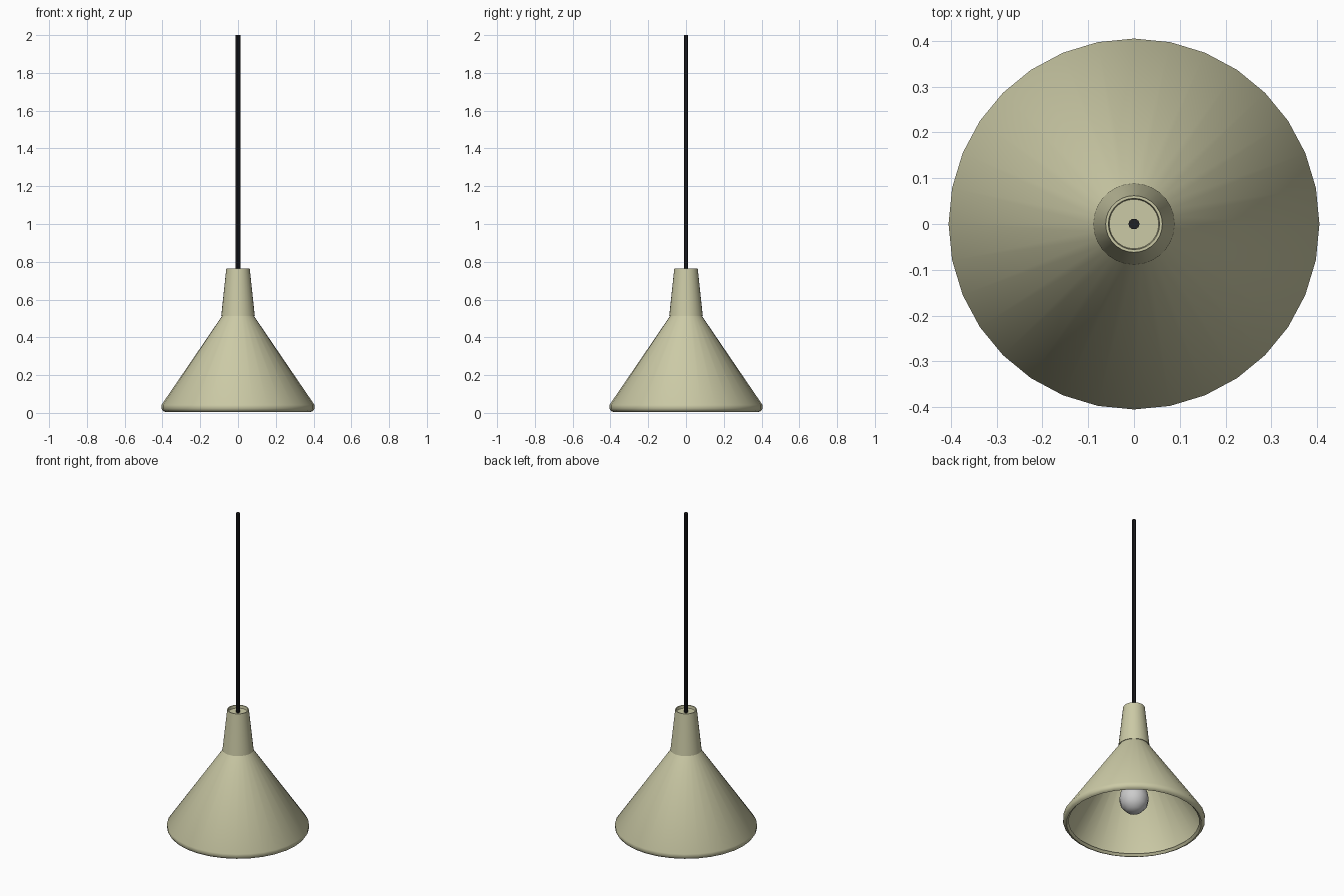
import bpy
import math
from math import radians

if "Cube" in bpy.data.objects:
    bpy.data.objects.remove(bpy.data.objects["Cube"])


def material(name, color):
    m = bpy.data.materials.new(name)
    m.diffuse_color = (*color, 1)
    m.use_nodes = True
    m.node_tree.nodes["Principled BSDF"].inputs["Base Color"].default_value = m.diffuse_color
    return m


olive = material("olive_enamel", (0.60, 0.59, 0.38))
black = material("black_cable", (0.015, 0.015, 0.018))
white = material("frosted_glass", (0.75, 0.75, 0.75))


def lathe(name, profile, sides, mat, closed=False, angle=35):
    """Revolve (radius, z) points round the z axis; radius 0 makes a pole."""
    verts, rings, faces = [], [], []
    for r, z in profile:
        n = 1 if r == 0 else sides
        rings.append([len(verts) + i for i in range(n)])
        verts += [(r * math.cos(2 * math.pi * i / sides),
                   r * math.sin(2 * math.pi * i / sides), z) for i in range(n)]
    pairs = list(zip(rings, rings[1:]))
    if closed:
        pairs.append((rings[-1], rings[0]))
    for a, b in pairs:
        for i in range(sides):
            j = i + 1
            quad = [a[i % len(a)], a[j % len(a)], b[j % len(b)], b[i % len(b)]]
            faces.append(list(dict.fromkeys(quad)))
    mesh = bpy.data.meshes.new(name)
    mesh.from_pydata(verts, [], faces)
    mesh.materials.append(mat)
    obj = bpy.data.objects.new(name, mesh)
    bpy.context.collection.objects.link(obj)
    bpy.ops.object.select_all(action='DESELECT')
    obj.select_set(True)
    bpy.context.view_layer.objects.active = obj
    bpy.ops.object.shade_smooth_by_angle(angle=radians(angle))
    return obj


# Conical shade: thin shell with a rounded, turned-in rim
lathe("shade", [(0.372, 0.018), (0.385, 0.005), (0.397, 0.010), (0.405, 0.022),
                (0.405, 0.042), (0.085, 0.512), (0.070, 0.512),
                (0.390, 0.042), (0.388, 0.026)], 32, olive, closed=True, angle=50)

# Tapered neck, open below, with a recessed cap at the top
lathe("neck", [(0.078, 0.512), (0.089, 0.512), (0.062, 0.765), (0.056, 0.765),
               (0.054, 0.748), (0, 0.748)], 28, olive)

# Cable
lathe("cable", [(0, 0.70), (0.012, 0.70), (0.012, 2.0), (0, 2.0)], 10, black)

# Bulb socket hanging inside the shade
lathe("socket", [(0, 0.34), (0.045, 0.34), (0.050, 0.52), (0, 0.52)], 16, olive)

# Bulb: round globe tapering up into the socket
bulb = [(0, 0.072), (0.045, 0.086), (0.075, 0.118), (0.085, 0.160),
        (0.078, 0.200), (0.060, 0.245), (0.042, 0.290), (0.038, 0.350)]
lathe("bulb", bulb, 14, white, angle=60)
